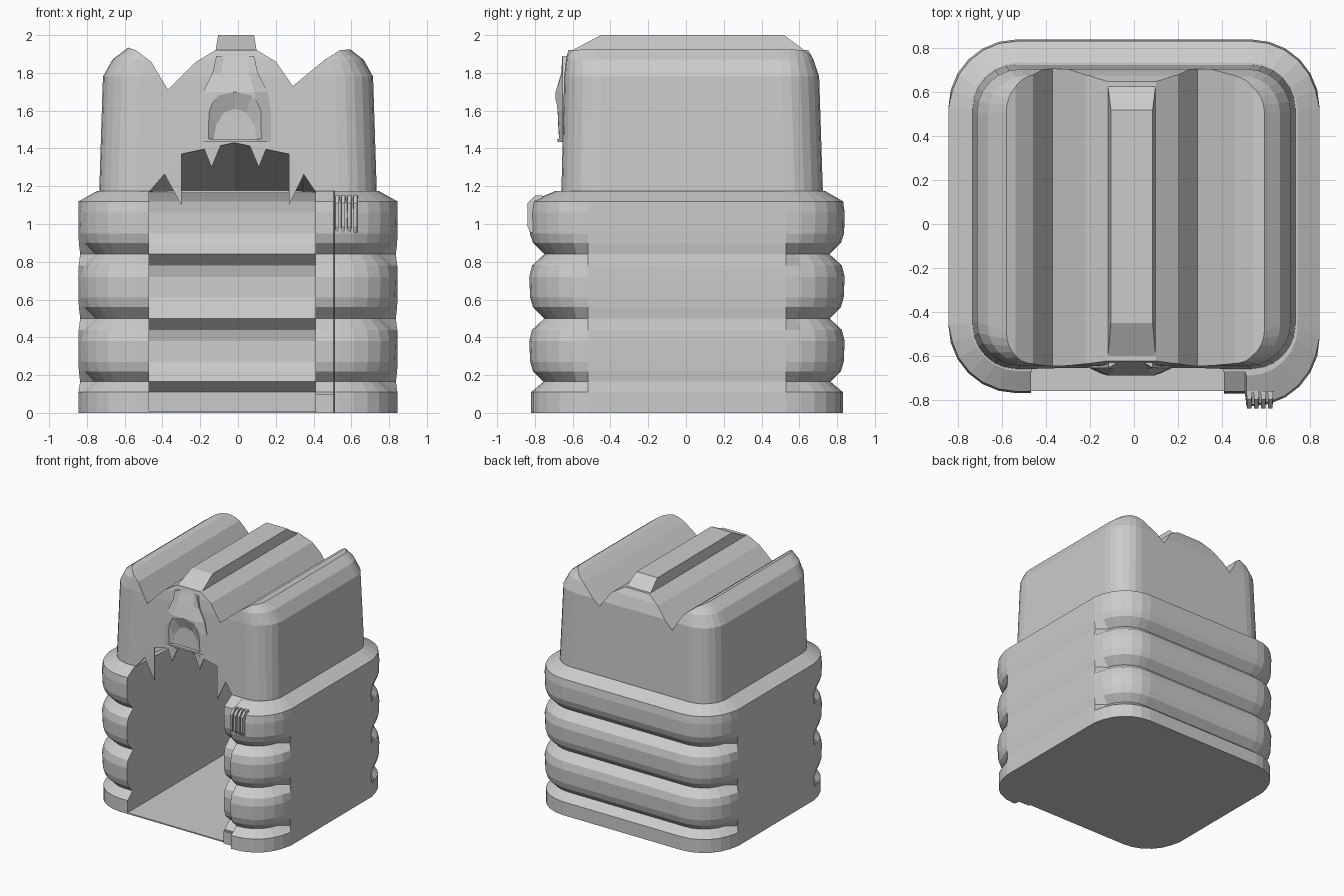
import bpy, bmesh, math
from mathutils import Vector

if "Cube" in bpy.data.objects:
    bpy.data.objects.remove(bpy.data.objects["Cube"])

grey = bpy.data.materials.new("plain_grey")
grey.diffuse_color = (0.6, 0.6, 0.6, 1)
grey.use_nodes = True
grey.node_tree.nodes["Principled BSDF"].inputs["Base Color"].default_value = grey.diffuse_color


def make(name, bm):
    bmesh.ops.recalc_face_normals(bm, faces=bm.faces)
    me = bpy.data.meshes.new(name)
    bm.to_mesh(me)
    bm.free()
    me.materials.append(grey)
    ob = bpy.data.objects.new(name, me)
    bpy.context.collection.objects.link(ob)
    return ob


def loft(name, rings):
    """Closed solid through rings with equal point counts."""
    bm = bmesh.new()
    loops = [[bm.verts.new(p) for p in ring] for ring in rings]
    n = len(loops[0])
    for a, b in zip(loops, loops[1:]):
        for i in range(n):
            j = (i + 1) % n
            bm.faces.new((a[i], a[j], b[j], b[i]))
    bm.faces.new(loops[0])
    bm.faces.new(loops[-1])
    return make(name, bm)


def cut(ob, *cutters):
    bpy.context.view_layer.objects.active = ob
    for c in cutters:
        c.hide_render = True
        m = ob.modifiers.new("cut", 'BOOLEAN')
        m.operation = 'DIFFERENCE'
        m.solver = 'EXACT'
        m.object = c
        bpy.ops.object.modifier_apply(modifier=m.name)


def ring(z, x, y0, y1, r, groove=0.0, post=None):
    """Rounded rectangle; grooves bite deep at front and back, barely at the sides."""
    pts = []
    drop = post or 0
    centres = [(x - r, y1 - r), (r - x, y1 - r), (r - x, y0 + r), (x - r, y0 + r - drop)]
    for k, (cx, cy) in enumerate(centres):
        if k == 3 and post:
            pts += [(0.505, y0 + groove, z), (0.512, y0 - drop + groove, z)]
        for s in range(7):
            a = math.radians(90 * k + 15 * s)
            side = (k in (0, 2) and s == 0) or (k in (1, 3) and s == 6)
            rr = r - groove * (0.12 if side else 1)
            pts.append((cx + rr * math.cos(a), cy + rr * math.sin(a), z))
    return pts


# Ribbed lower body: height and groove depth
ribs = [(0, .01), (.11, .01), (.165, .075), (.22, .02), (.27, .005), (.38, 0), (.44, .015),
        (.50, .08), (.56, .02), (.61, .005), (.72, 0), (.78, .015), (.84, .08), (.90, .02),
        (.95, .003), (1.06, 0), (1.12, .008)]
rings = [ring(z, .845, -.77, .84, .31, d, .06) for z, d in ribs]
rings.append(ring(1.175, .745, -.67, .735, .22, 0, .02))
lower = loft("ribbed_lower_body", rings)

# Tapered upper body with chamfered top edge
upper = loft("upper_body", [ring(z, x, y0, y1, r) for z, x, y0, y1, r in [
    (1.16, .735, -.66, .725, .20), (1.78, .715, -.645, .705, .20),
    (1.87, .665, -.635, .675, .17), (1.935, .58, -.62, .64, .13)]])

# Two valleys running front to back across the roof
sky = [(-.585, 2.2), (-.585, 1.935), (-.54, 1.92), (-.46, 1.86), (-.37, 1.71), (-.22, 1.86),
       (-.12, 1.92), (.1, 1.92), (.2, 1.86), (.29, 1.73), (.46, 1.87), (.54, 1.92),
       (.6, 1.925), (.6, 2.2)]
roof_cutter = loft("roof_cutter", [[(x, y, z) for x, z in sky] for y in (-1, 1)])

# Door recess with ribbed back wall, then its arched sloping ceiling
side = [(-1.1, .01)] + [(.66 - d, max(z, .01)) for z, d in ribs] + [(.63, 1.165), (-1.1, 1.165)]
door_cutter = loft("door_cutter", [[(x, y, z) for y, z in side] for x in (-.47, .41)])
arch = [(-.47, 1.1), (-.47, 1.17), (-.38, 1.275), (-.30, 1.37), (-.02, 1.43), (.27, 1.37),
        (.34, 1.275), (.41, 1.17), (.41, 1.1)]
arch_cutter = loft("arch_cutter", [
    [(x, -1.1, z) for x, z in arch], [(x, -.64, z) for x, z in arch],
    [(x, .62, 1.17 + .03 * (z - 1.17) if z > 1.17 else z) for x, z in arch]])
cut(upper, roof_cutter, door_cutter, arch_cutter)
cut(lower, door_cutter, arch_cutter)

# Ridge bar on the roof
loft("roof_ridge", [
    [(-.12, -.62, 1.91), (.1, -.62, 1.91), (.1, .64, 1.91), (-.12, .64, 1.91)],
    [(-.105, -.45, 2), (.085, -.45, 2), (.085, .52, 2), (-.105, .52, 2)]])


# Hood above the door with an arched pocket
def hood_ring(z, w, y):
    return [(-.015 - w, -.60, z), (-.015 - w, -.655, z), (-.015 - w * .6, y, z),
            (-.015 + w * .6, y, z), (-.015 + w, -.655, z), (-.015 + w, -.60, z)]


hood = loft("door_hood", [hood_ring(1.435, .19, -.68), hood_ring(1.60, .19, -.69),
                          hood_ring(1.70, .17, -.69), hood_ring(1.80, .12, -.66),
                          hood_ring(1.89, .10, -.63)])


def pocket_ring(y, w, top):
    return [(-.015 - w, y, 1.45), (-.015 - w * .9, y, top - .09), (-.015 - w * .55, y, top - .02),
            (-.015, y, top), (-.015 + w * .55, y, top - .02), (-.015 + w * .9, y, top - .09),
            (-.015 + w, y, 1.45)]


pocket = loft("pocket_cutter", [pocket_ring(-.8, .16, 1.70), pocket_ring(-.685, .16, 1.70),
                                pocket_ring(-.65, .11, 1.61)])
cut(hood, pocket)

# Pointed flaps hanging from the door arch
for tri in [((-.39, 1.265), (-.30, 1.38), (-.30, 1.10)), ((.27, 1.38), (.35, 1.265), (.27, 1.10)),
            ((-.18, 1.40), (-.09, 1.42), (-.14, 1.30)), ((.06, 1.42), (.15, 1.40), (.11, 1.30))]:
    loft("arch_flap", [[(x, y, z) for x, z in tri] for y in (-.655, -.645)])

# Right door jamb ledge
loft("door_jamb", [[(.41, -.775, z), (.512, -.775, z), (.512, -.70, z), (.41, -.70, z)]
                   for z in (0, .1)])

# Latch with four upright ribs
for i in range(4):
    x = .525 + i * .032
    loft("latch_rib", [[(x - .01, y, z), (x + .01, y, z), (x + .013, -.76, z), (x - .013, -.76, z)]
                       for z, y in ((.955, -.825), (.99, -.84), (1.11, -.84), (1.15, -.80))])

for ob in [o for o in bpy.data.objects if o.name.endswith("_cutter")]:
    bpy.data.objects.remove(ob)
